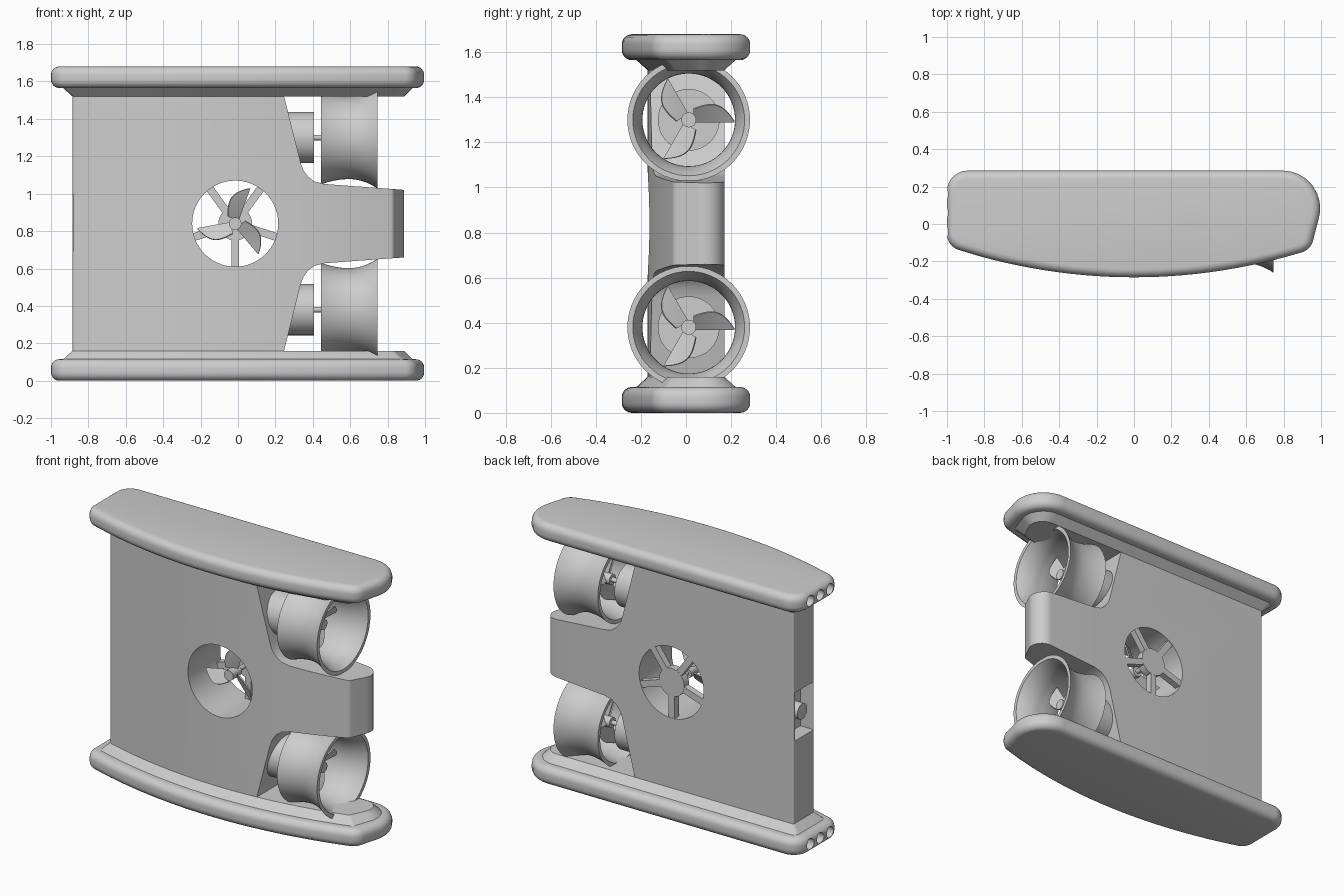
import bpy, bmesh, math
from mathutils import Matrix, Vector

cube = bpy.data.objects.get("Cube")
if cube:
    bpy.data.objects.remove(cube, do_unlink=True)

grey = bpy.data.materials.new("hull grey")
grey.use_nodes = True
GREY = (0.61, 0.61, 0.61, 1)
grey.diffuse_color = GREY
grey.node_tree.nodes["Principled BSDF"].inputs["Base Color"].default_value = GREY

H = 1.68          # total height
MID = H / 2
TO_X = Matrix(((0, 0, 1), (1, 0, 0), (0, 1, 0))).to_4x4()   # local z -> +x
TO_FRONT = Matrix.Rotation(math.pi / 2, 4, 'X')             # local z -> -y


def finish(name, bm, matrix=Matrix()):
    bm.transform(matrix)
    bmesh.ops.recalc_face_normals(bm, faces=bm.faces)
    mesh = bpy.data.meshes.new(name)
    bm.to_mesh(mesh)
    bm.free()
    mesh.materials.append(grey)
    ob = bpy.data.objects.new(name, mesh)
    bpy.context.collection.objects.link(ob)
    return ob


def activate(ob):
    bpy.ops.object.select_all(action='DESELECT')
    ob.select_set(True)
    bpy.context.view_layer.objects.active = ob


def smooth(ob):
    activate(ob)
    bpy.ops.object.shade_smooth_by_angle(angle=math.radians(32))


def cut(ob, cutters):
    for c in cutters:
        c.hide_render = True
        mod = ob.modifiers.new("cut", 'BOOLEAN')
        mod.operation, mod.solver, mod.object = 'DIFFERENCE', 'EXACT', c
        activate(ob)
        bpy.ops.object.modifier_apply(modifier=mod.name)
        bpy.data.objects.remove(c, do_unlink=True)


def loft(name, rings, matrix=Matrix(), close=False):
    """Skin equal-length rings of points; cap the ends or join them."""
    bm = bmesh.new()
    rows = [[bm.verts.new(p) for p in ring] for ring in rings]
    n = len(rows[0])
    pairs = list(zip(rows, rows[1:])) + ([(rows[-1], rows[0])] if close else [])
    for a, b in pairs:
        for i in range(n):
            j = (i + 1) % n
            bm.faces.new((a[i], a[j], b[j], b[i]))
    if not close:
        bm.faces.new(rows[0][::-1])
        bm.faces.new(rows[-1])
    return finish(name, bm, matrix)


def revolve(name, profile, matrix, close=False, n=64):
    """Spin (radius, height) points about local z."""
    rings = [[(r * math.cos(2 * math.pi * i / n), r * math.sin(2 * math.pi * i / n), z)
              for i in range(n)] for r, z in profile]
    return loft(name, rings, matrix, close)


def rod(name, r, z0, z1, matrix):
    return revolve(name, [(r, z0), (r, z1)], matrix)


def box(name, lo, hi, matrix=Matrix()):
    lo, hi = Vector(lo), Vector(hi)
    bm = bmesh.new()
    bmesh.ops.create_cube(bm, size=1, matrix=Matrix.Translation((lo + hi) / 2)
                          @ Matrix.Diagonal((*(hi - lo), 1)))
    return finish(name, bm, matrix)


def outline(d, z):
    """Plan shape inset by d: flat back, bowed front, round right rear corner."""
    def front(x):
        return d - 0.285 + 0.14 * (x / 0.92) ** 2
    left, right, back = d - 1, 0.945 - d, 0.285 - d
    corners = [(1.053 - d, back, 0.2 - d), (left, back, max(0.11 - d, 0.01)),
               (left, front(left), max(0.09 - d, 0.02))]
    corners += [(x, front(x), 0) for x in [0.82 * (1 - d) * i / 12 for i in range(-12, 13)]]
    corners.append((right, front(right), max(0.09 - d, 0.03)))
    pts = []
    for i, (x, y, r) in enumerate(corners):
        p = Vector((x, y))
        if r == 0:
            pts.append((x, y, z))
            continue
        u = (Vector(corners[i - 1][:2]) - p).normalized()
        v = (Vector(corners[(i + 1) % len(corners)][:2]) - p).normalized()
        half = u.angle(v) / 2
        c = p + (u + v).normalized() * (r / math.sin(half))
        a, b = p + u * (r / math.tan(half)) - c, p + v * (r / math.tan(half)) - c
        for k in range(11):
            w = c + a.lerp(b, k / 10).normalized() * r
            pts.append((w.x, w.y, z))
    return pts


# Rounded end plates with sloped flanges, the top mirroring the bottom
FLIP = Matrix.Translation((0, 0, H)) @ Matrix.Diagonal((1, 1, -1, 1))
T, R = 0.115, 0.045
arc = [math.pi / 2 * k / 6 for k in range(7)]
section = [(R * (1 - math.sin(a)), R * (1 - math.cos(a))) for a in arc]
section += [(d, T - z) for d, z in reversed(section)]
for side, m in (("bottom", Matrix()), ("top", FLIP)):
    plate = loft(side + "_plate", [outline(d, z) for d, z in section], m)
    cut(plate, [rod("port", 0.035, -1.1, -0.9, m @ Matrix.Translation((0, y, T / 2)) @ TO_X)
                for y in (-0.04, 0.06, 0.16)])
    smooth(plate)
    smooth(loft(side + "_flange", [outline(0.065, 0.1), outline(0.065, T), outline(0.115, 0.16)], m))

# Central body with a narrow arm on the +x side
body = loft("body", [outline(0.115, 0.15), outline(0.115, H - 0.15)])
notch = [(0.235, 1.57), (0.245, 1.525), (0.335, 1.165), (0.35, 1.125), (0.375, 1.09),
         (0.41, 1.065), (0.46, 1.052), (1.1, 1.005), (1.1, 1.57)]
HX, HZ, HR = -0.015, MID, 0.23
cutters = [loft("notch", [[(x, y, z) for x, z in notch] for y in (-0.5, 0.5)], m)
           for m in (Matrix(), FLIP)]
hole = Matrix.Translation((HX, 0, HZ)) @ TO_FRONT
cutters.append(rod("tunnel", HR, -0.4, 0.4, hole))
cutters.append(box("recess", (-1, -0.035, 0.69), (-0.79, 0.155, 1.0)))
cut(body, cutters)
smooth(body)

# Sensor in the side recess
smooth(rod("recess_sensor", 0.05, -0.87, -0.78, Matrix.Translation((0, 0.06, MID)) @ TO_X))

# Guard at the back of the tunnel
smooth(rod("guard_hub", 0.09, -0.168, -0.12, hole))
for i in range(5):
    spin = Matrix.Rotation(math.radians(54 + 72 * i), 4, 'Z')
    box("guard_spoke", (0.08, -0.021, -0.167), (HR + 0.01, 0.021, -0.125), hole @ spin)


def propeller(name, matrix, start):
    """Three swept, pitched blades on a hub, facing local +z."""
    smooth(rod(name + "_hub", 0.033, -0.045, 0.045, matrix))
    bm = bmesh.new()
    nt, nc = 14, 6
    for k in range(3):
        spin = Matrix.Rotation(math.radians(start + 120 * k), 3, 'Z')
        rows = []
        for i in range(nt + 1):
            t = i / nt
            chord = 0.08 * (0.75 + 0.25 * math.sin(math.pi * t)) * (1 - 0.95 * t ** 5)
            row = []
            for j in range(nc + 1):
                y = chord * j / nc - 0.01
                z = 0.75 * (1 - 0.3 * t) * (y - 0.02)
                row.append(bm.verts.new(spin @ Vector((0.022 + 0.181 * t, y, z))))
            rows.append(row)
        for a, b in zip(rows, rows[1:]):
            for j in range(nc):
                bm.faces.new((a[j], a[j + 1], b[j + 1], b[j]))
    blades = finish(name + "_blades", bm, matrix)
    mod = blades.modifiers.new("thickness", 'SOLIDIFY')
    mod.thickness, mod.offset = 0.008, 0
    activate(blades)
    bpy.ops.object.modifier_apply(modifier=mod.name)
    smooth(blades)


# Tunnel propeller and its shaft
propeller("tunnel_propeller", hole @ Matrix.Translation((0, 0, 0.03)), 70)
smooth(rod("tunnel_shaft", 0.015, -0.13, 0.0, hole))

# Waisted ducts, motors and propellers
duct = []
for i in range(17):
    s = i / 8 - 1
    duct.append((0.222 + (0.05 if s > 0 else 0.028) * s * s, 0.595 + 0.15 * s))
inner = [(r - 0.016 - 0.008 * abs(x - 0.595) / 0.15, x) for r, x in reversed(duct)]
for side, z in (("lower", 0.38), ("upper", H - 0.38)):
    m = Matrix.Translation((0, 0.012, z)) @ TO_X
    smooth(revolve(side + "_duct", duct + inner, m, close=True))
    smooth(rod(side + "_motor", 0.137, 0.2, 0.405, m))
    smooth(rod(side + "_shaft", 0.015, 0.4, 0.56, m))
    propeller(side + "_propeller", m @ Matrix.Translation((0, 0, 0.56)), 0)
